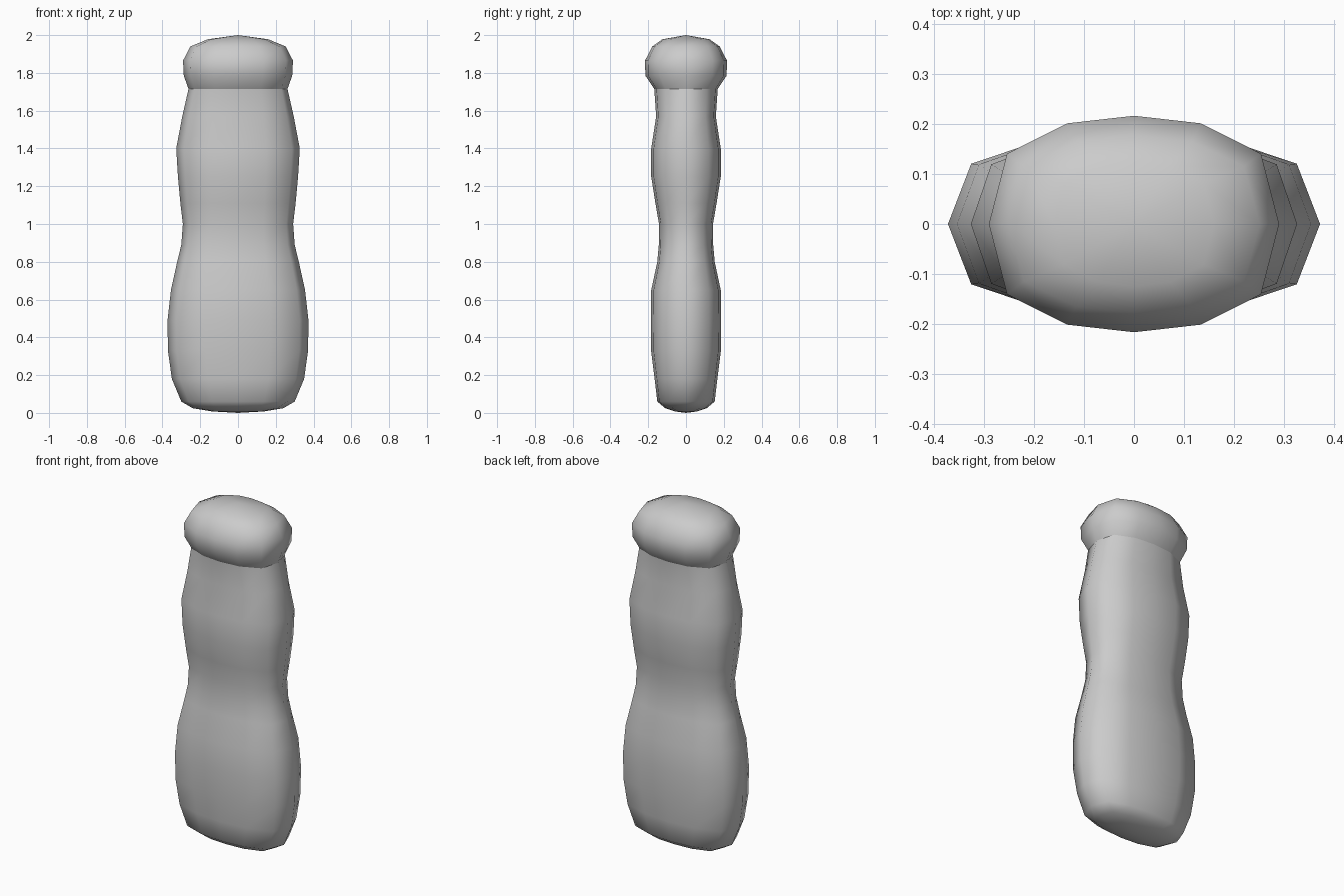
import bpy, bmesh

if "Cube" in bpy.data.objects:
    bpy.data.objects.remove(bpy.data.objects["Cube"])

# Quarter of the twelve-sided rounded cross-section (unit half widths)
QUARTER = [(1, 0), (0.875, 0.65), (0.46, 0.93)]


def section():
    q = QUARTER + [(0, 1)]
    half = q + [(-x, y) for x, y in reversed(q[:-1])]
    return half + [(x, -y) for x, y in reversed(half[1:-1])]


def loft(name, profile, tip_z, tip_at_end):
    """Skin rings of (z, half width x, half depth y), closing one end on a point."""
    bm = bmesh.new()
    rings = [[bm.verts.new((x * a, y * b, z)) for x, y in section()]
             for z, a, b in profile]
    n = len(rings[0])
    for lo, hi in zip(rings, rings[1:]):
        for i in range(n):
            j = (i + 1) % n
            bm.faces.new((lo[i], lo[j], hi[j], hi[i]))
    tip = bm.verts.new((0, 0, tip_z))
    end = rings[-1] if tip_at_end else rings[0]
    for i in range(n):
        bm.faces.new((end[i], end[(i + 1) % n], tip))
    bmesh.ops.recalc_face_normals(bm, faces=bm.faces)
    for f in bm.faces:
        f.smooth = True
    mesh = bpy.data.meshes.new(name)
    bm.to_mesh(mesh)
    bm.free()
    obj = bpy.data.objects.new(name, mesh)
    bpy.context.collection.objects.link(obj)
    return obj


# Waisted grip body
loft("grip_body", [
    (0.008, 0.14, 0.06), (0.025, 0.24, 0.11), (0.06, 0.30, 0.152),
    (0.18, 0.35, 0.166), (0.33, 0.371, 0.185), (0.49, 0.373, 0.186),
    (0.65, 0.355, 0.184), (0.80, 0.322, 0.152), (0.89, 0.30, 0.144),
    (1.00, 0.292, 0.143), (1.11, 0.305, 0.162), (1.25, 0.318, 0.184),
    (1.40, 0.327, 0.184), (1.57, 0.295, 0.158), (1.715, 0.262, 0.168),
], 0.0, False)

# Swollen end knob
loft("end_knob", [
    (1.715, 0.262, 0.168), (1.785, 0.287, 0.215), (1.865, 0.291, 0.217),
    (1.94, 0.252, 0.178), (1.978, 0.16, 0.125),
], 2.0, True)
